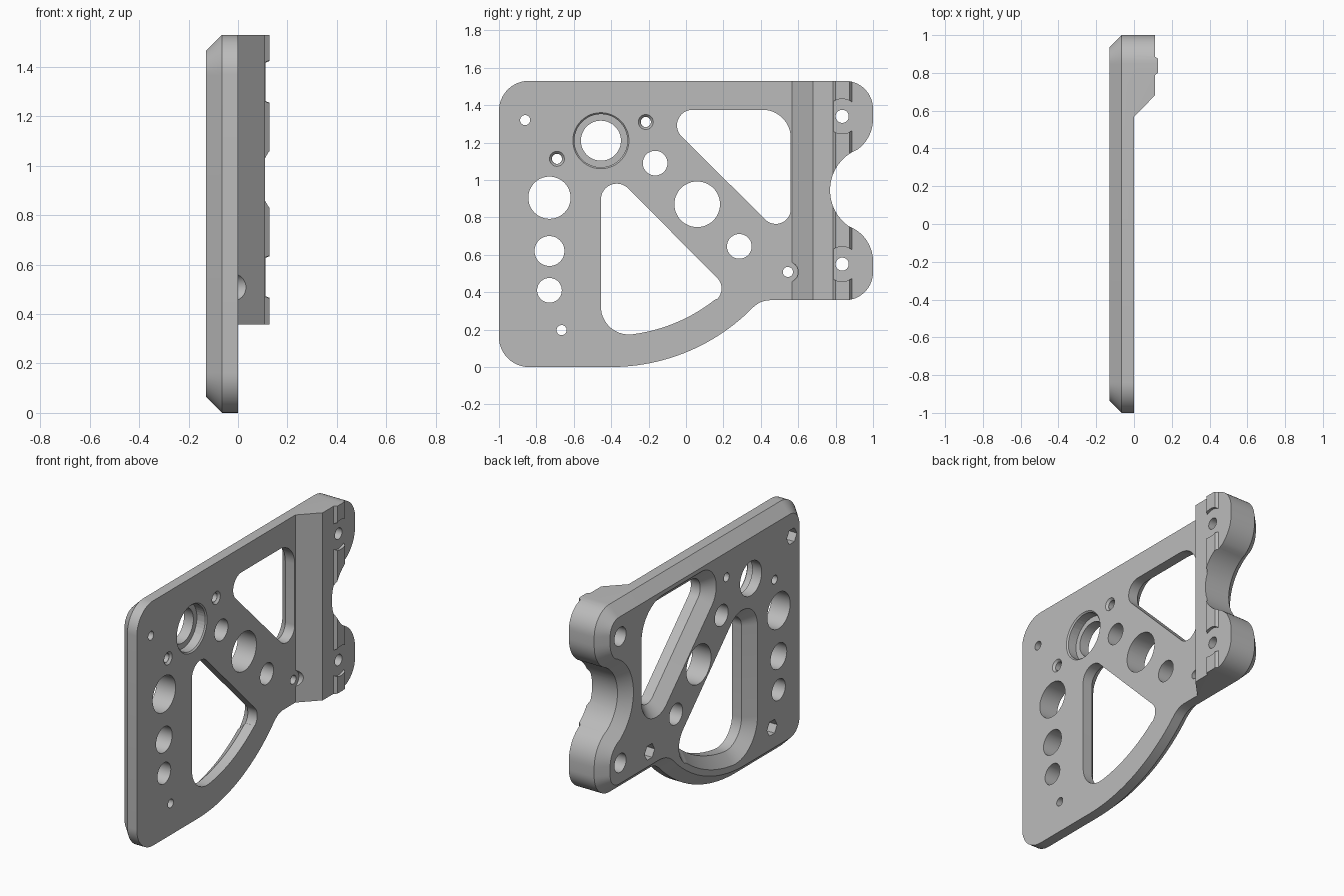
import bpy, bmesh
from math import sin, cos, radians, pi, ceil
from mathutils import Vector

old = bpy.data.objects.get("Cube")
if old:
    bpy.data.objects.remove(old, do_unlink=True)

grey = bpy.data.materials.new("light_grey")
grey.use_nodes = True
grey.diffuse_color = (0.5, 0.5, 0.5, 1)
grey.node_tree.nodes["Principled BSDF"].inputs["Base Color"].default_value = (0.5, 0.5, 0.5, 1)

BACK, MID = -0.13, -0.065      # rear face and start of the rear bevel
BEVEL = MID - BACK


def outline(arcs):
    """Closed profile through arcs (centre y, centre z, radius, start, end)."""
    pts = []
    for cy, cz, r, a, b in arcs:
        n = max(2, ceil(abs(b - a) / (7 if r < 0.5 else 2.5)))
        for i in range(n + 1):
            t = radians(a + (b - a) * i / n)
            p = Vector((cy + r * cos(t), cz + r * sin(t)))
            if not pts or (p - pts[-1]).length > 0.006:
                pts.append(p)
    return pts


def offset(pts, d):
    """Move a counter-clockwise profile outwards by d."""
    out = []
    for i, p in enumerate(pts):
        e1 = (p - pts[i - 1]).normalized()
        e2 = (pts[(i + 1) % len(pts)] - p).normalized()
        n1, n2 = Vector((e1.y, -e1.x)), Vector((e2.y, -e2.x))
        out.append(p + (n1 + n2) * d / (1 + n1.dot(n2)))
    return out


def circle(y, z, r, sides=48):
    return [Vector((y + r * cos(2 * pi * i / sides), z + r * sin(2 * pi * i / sides)))
            for i in range(sides)]


def loft(name, sections, place=lambda p, t: (t, p[0], p[1])):
    """Closed solid through a stack of equal-count profiles."""
    bm = bmesh.new()
    rings = [[bm.verts.new(place(p, t)) for p in pts] for pts, t in sections]
    n = len(rings[0])
    for lo, hi in zip(rings, rings[1:]):
        for i in range(n):
            j = (i + 1) % n
            bm.faces.new((lo[i], lo[j], hi[j], hi[i]))
    bm.faces.new(rings[0])
    bm.faces.new(rings[-1])
    bmesh.ops.recalc_face_normals(bm, faces=bm.faces)
    mesh = bpy.data.meshes.new(name)
    bm.to_mesh(mesh)
    bm.free()
    mesh.materials.append(grey)
    obj = bpy.data.objects.new(name, mesh)
    bpy.context.collection.objects.link(obj)
    return obj


# Plate with a bevelled rear rim and two lobes around a round bite
body = outline([
    (-0.84, 0.16, 0.16, 180, 270),
    (-0.4, 1.0625, 1.0625, -90, -44.3),
    (0.45, 0.231, 0.126, 135.7, 90),
    (0.85, 0.507, 0.15, -90, 0),
    (0.8, 0.565, 0.2, 0, 61.7),
    (1.005, 0.945, 0.235, 241.7, 118.3),
    (0.8, 1.325, 0.2, -61.7, 0),
    (0.85, 1.38, 0.15, 0, 90),
    (-0.84, 1.37, 0.16, 90, 180),
])
plate = loft("bracket_plate", [(offset(body, -BEVEL), BACK), (body, MID), (body, 0.2)])


def cut(cutter):
    cutter.hide_render = True
    mod = plate.modifiers.new("cut", "BOOLEAN")
    mod.operation = "DIFFERENCE"
    mod.solver = "EXACT"
    mod.object = cutter
    bpy.context.view_layer.objects.active = plate
    bpy.ops.object.modifier_apply(modifier=mod.name)
    bpy.data.objects.remove(cutter, do_unlink=True)


def drill(y, z, r, x0=-0.3, x1=0.3, r1=None, sides=48):
    cut(loft("drill", [(circle(y, z, r, sides), x0),
                       (circle(y, z, r if r1 is None else r1, sides), x1)]))


# Front relief: thin web, ramp, thick mounting strip and raised rail
relief = [(0, -1.2), (0.3, -1.2), (0.3, 1.2), (0.11, 1.2), (0.11, 0.887), (0.127, 0.875),
          (0.127, 0.8), (0.11, 0.787), (0.11, 0.68), (0, 0.567)]
cut(loft("relief", [(relief, -0.2), (relief, 1.8)], lambda p, t: (p[0], p[1], t)))

# Lightening windows, bevelled on the rear
lower_window = outline([
    (-0.305, 0.3236, 0.15, 180, 277.3),
    (-0.4, 1.0625, 0.895, -82.7, -51.6),
    (0.11, 0.42, 0.08, -51.6, 45),
    (-0.37, 0.895, 0.085, 45, 180),
])
upper_window = outline([
    (0.41, 1.225, 0.15, 0, 90),
    (0.035, 1.292, 0.083, 90, 225),
    (0.48, 0.845, 0.08, 225, 360),
])
for w in (lower_window, upper_window):
    if (w[0] - w[-1]).length < 0.006:
        w.pop()
    cut(loft("window", [(offset(w, BEVEL + 0.02), BACK - 0.02), (w, MID), (w, 0.3)]))

# Plain through holes
for y, z, r in [(-0.73, 0.905, 0.113), (-0.73, 0.62, 0.08), (-0.73, 0.41, 0.066),
                (-0.165, 1.09, 0.066), (0.06, 0.87, 0.122), (0.285, 0.645, 0.066)]:
    drill(y, z, r)

# Bearing seat: bore, counterbore and lead-in
drill(-0.455, 1.21, 0.107)
drill(-0.455, 1.21, 0.142, -0.065, 0.1)
drill(-0.455, 1.21, 0.14, -0.01, 0.01, 0.16)

# Bolt holes with hexagonal nut pockets behind
for y, z in [(-0.86, 1.32), (-0.665, 0.197), (0.545, 0.508)]:
    drill(y, z, 0.027)
    drill(y, z, 0.05, -0.2, -0.07, sides=6)
drill(0.545, 0.508, 0.055, 0.0005, 0.2)

# Countersunk holes beside the bearing
for y, z in [(-0.215, 1.31), (-0.69, 1.113)]:
    drill(y, z, 0.027)
    drill(y, z, 0.028, -0.013, 0.013, 0.052)

# Mounting holes: rail clearance, bore and rear counterbore
for z in (0.55, 1.34):
    drill(0.835, z, 0.093, 0.1105, 0.3)
    drill(0.835, z, 0.035)
    drill(0.835, z, 0.058, -0.3, 0.0)

# Smooth shading with sharp edges kept
bpy.ops.object.select_all(action="DESELECT")
plate.select_set(True)
bpy.context.view_layer.objects.active = plate
bpy.ops.object.shade_smooth_by_angle(angle=radians(25))
